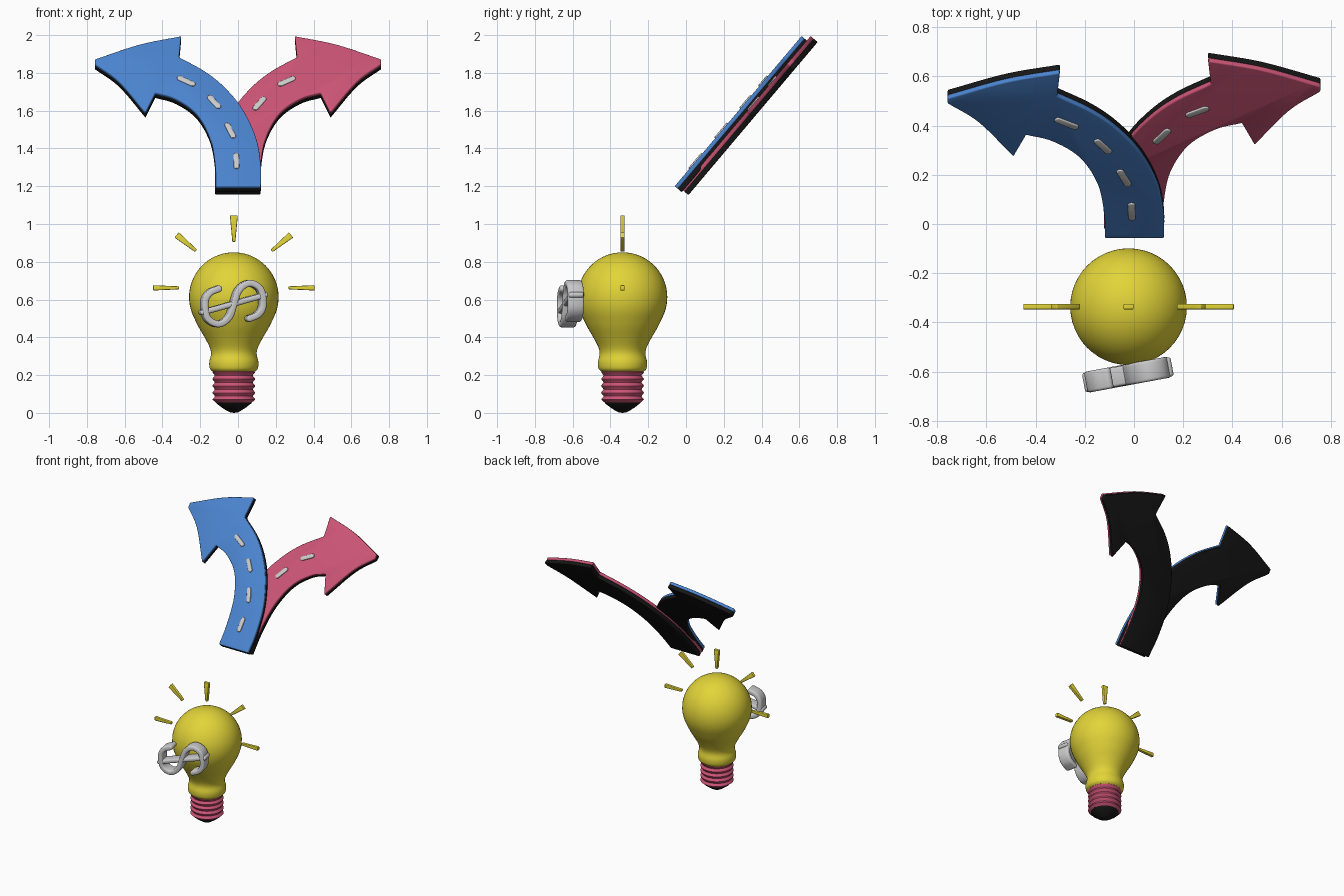
import bpy, bmesh, math
from mathutils import Vector, Matrix

if "Cube" in bpy.data.objects:
    bpy.data.objects.remove(bpy.data.objects["Cube"])


def material(name, rgb):
    m = bpy.data.materials.new(name)
    m.diffuse_color = (*rgb, 1)
    m.use_nodes = True
    m.node_tree.nodes["Principled BSDF"].inputs["Base Color"].default_value = m.diffuse_color
    return m


BLUE = material("blue", (0.07, 0.23, 0.62))
PINK = material("pink", (0.60, 0.09, 0.18))
YELLOW = material("yellow", (0.76, 0.66, 0.04))
BLACK = material("black", (0.008, 0.008, 0.008))


def finish(bm, name, mat, matrix):
    bmesh.ops.recalc_face_normals(bm, faces=bm.faces)
    me = bpy.data.meshes.new(name)
    bm.to_mesh(me)
    bm.free()
    ob = bpy.data.objects.new(name, me)
    bpy.context.collection.objects.link(ob)
    ob.matrix_world = matrix
    if mat:
        me.materials.append(mat)
    bpy.ops.object.select_all(action='DESELECT')
    ob.select_set(True)
    bpy.context.view_layer.objects.active = ob
    bpy.ops.object.shade_smooth_by_angle(angle=math.radians(35))
    return ob


def smooth(pts, n=6):
    """Catmull-Rom curve through 2D points."""
    p = [Vector(q) for q in pts]
    p = [2 * p[0] - p[1]] + p + [2 * p[-1] - p[-2]]
    out = []
    for a, b, c, d in zip(p, p[1:], p[2:], p[3:]):
        for i in range(n):
            t = i / n
            out.append(0.5 * (2 * b + (c - a) * t + (2 * a - 5 * b + 4 * c - d) * t * t
                              + (3 * b - a - 3 * c + d) * t ** 3))
    return out + [p[-2]]


def stroke(path, width):
    """Outline of a round-ended stroke along a path."""
    path = [Vector(q) for q in path]
    out = []
    for pts in (path, path[::-1]):
        for i, q in enumerate(pts):
            d = (pts[min(i + 1, len(pts) - 1)] - pts[max(i - 1, 0)]).normalized()
            out.append(q + Vector((-d.y, d.x)) * width / 2)
        for k in range(1, 8):
            a = math.pi / 2 - math.pi * k / 8
            out.append(pts[-1] + (d * math.cos(a) + Vector((-d.y, d.x)) * math.sin(a)) * width / 2)
    return out


def slab(name, outline, top, bottom, bevel, mat, matrix):
    """Bevelled plate between two local heights."""
    bm = bmesh.new()
    lo = [bm.verts.new((p[0], p[1], bottom)) for p in outline]
    hi = [bm.verts.new((p[0], p[1], top)) for p in outline]
    bm.faces.new(hi)
    bm.faces.new(lo[::-1])
    for i in range(len(lo)):
        j = (i + 1) % len(lo)
        bm.faces.new((lo[i], lo[j], hi[j], hi[i]))
    bmesh.ops.recalc_face_normals(bm, faces=bm.faces)
    edges = [e for e in bm.edges if e.calc_face_angle(0) > math.radians(40)]
    bmesh.ops.bevel(bm, geom=edges, offset=bevel, segments=3, profile=0.5,
                    affect='EDGES', clamp_overlap=True)
    return finish(bm, name, mat, matrix)


def lathe(name, profile, mat, matrix, steps=48):
    bm = bmesh.new()
    vs = [bm.verts.new((r, 0, z)) for r, z in profile]
    es = [bm.edges.new(e) for e in zip(vs, vs[1:])]
    bmesh.ops.spin(bm, geom=vs + es, cent=(0, 0, 0), axis=(0, 0, 1),
                   angle=2 * math.pi, steps=steps)
    bmesh.ops.remove_doubles(bm, verts=bm.verts, dist=1e-4)
    return finish(bm, name, mat, matrix)


# Light bulb: glass, ribbed screw base, contact tip
AXIS = Matrix.Translation((-0.022, -0.336, 0))
glass = [(0.237 * math.cos(math.radians(a)), 0.613 + 0.237 * math.sin(math.radians(a)))
         for a in range(90, -26, -5)]
glass += [tuple(p) for p in smooth([(0.215, 0.513), (0.187, 0.455), (0.152, 0.395), (0.127, 0.345),
                                    (0.121, 0.31), (0.130, 0.27), (0.127, 0.235), (0.112, 0.218)], 4)[1:]]
lathe("bulb_glass", glass + [(0, 0.218)], YELLOW, AXIS)

screw = [(0, 0.222), (0.104, 0.222)]
for i in range(33):
    screw.append((0.107 + 0.006 * math.cos(2 * math.pi * i / 8), 0.216 - 0.146 * i / 32))
lathe("bulb_screw_base", screw + [(0.095, 0.055), (0, 0.055)], PINK, AXIS)
lathe("bulb_contact_tip", [(0, 0.066), (0.1, 0.066), (0.092, 0.05), (0.062, 0.027),
                           (0.035, 0.01), (0.02, 0.003), (0, 0)], BLACK, AXIS)

# Light rays: tapered bars around the glass
FACING = AXIS @ Matrix.Rotation(math.pi / 2, 4, 'X')
rays = [((0.29, 0.662), (0.428, 0.662), 0.028)]
rays += [((0.2, 0.858), (0.303, 0.942), 0.036)]
rays += [((-a[0], a[1]), (-b[0], b[1]), w) for a, b, w in rays]
rays.append(((0, 0.905), (0, 1.046), 0.042))
for i, (a, b, w) in enumerate(rays):
    a, b = Vector(a), Vector(b)
    d = (b - a).normalized()
    s = Vector((-d.y, d.x))
    slab(f"light_ray_{i + 1}", [a + s * 0.008, a - s * 0.008, b - s * w / 2, b + s * w / 2],
         0.011, -0.011, 0.004, YELLOW, FACING)

# Currency emblem: curled ribbon crossed by a bar
EMBLEM = (Matrix.Translation((-0.025, -0.612, 0.578)) @ Matrix.Rotation(math.radians(10.5), 4, 'Z')
          @ Matrix.Rotation(math.pi / 2, 4, 'X'))
half = [(0.027, 0.072), (0.083, 0.108), (0.143, 0.076), (0.156, -0.008), (0.132, -0.056), (0.083, -0.079)]
curl = [(-x, -y) for x, y in half[::-1]] + [(0, 0)] + half
slab("emblem_curl", stroke(smooth(curl), 0.035), 0.043, -0.043, 0.011, None, EMBLEM)
slab("emblem_bar", stroke([(-0.168, -0.046), (0.168, 0.046)], 0.03), 0.04, -0.04, 0.011, None, EMBLEM)

# Forked road: two curved arrows on a sloping plane
TILT = math.radians(49.8)


def road_plane(y):
    return Matrix.Translation((0, y, 1.2)) @ Matrix.Rotation(TILT, 4, 'X')


def flat(pts):
    """Front-view x, z to coordinates within the sloping plane."""
    return [Vector((x, (z - 1.2) / math.sin(TILT))) for x, z in pts]


def arrow_outline(foot):
    right = [(0.121, foot), (0.121, 1.315), (0.095, 1.46), (0.026, 1.608),
             (-0.069, 1.724), (-0.174, 1.809), (-0.312, 1.885)]
    crown = [(-0.301, 1.996), (-0.52, 1.952), (-0.757, 1.874)]
    barb = [(-0.757, 1.848), (-0.63, 1.756), (-0.49, 1.592)]
    left = [(-0.438, 1.697), (-0.33, 1.665), (-0.22, 1.587), (-0.148, 1.46),
            (-0.121, 1.315), (-0.118, foot)]
    return [p for part in (right, crown, barb, left) for p in smooth(flat(part))]


dashes = {
    "blue": [((-0.308, 1.771), (-0.24, 1.74)), ((-0.148, 1.668), (-0.105, 1.622)),
             ((-0.056, 1.522), (-0.026, 1.465)), ((-0.01, 1.362), (-0.008, 1.303))],
    "pink": [((0.092, 1.613), (0.135, 1.661)), ((0.224, 1.74), (0.29, 1.769))],
}
for name, mat, y, side, foot in (("blue", BLUE, -0.06, 1, 1.2), ("pink", PINK, -0.012, -1, 1.185)):
    plane = road_plane(y)
    shape = [(p[0] * side, p[1]) for p in arrow_outline(foot)]
    slab(f"{name}_arrow_surface", shape, 0, -0.023, 0.006, mat, plane)
    slab(f"{name}_arrow_backing", shape, -0.021, -0.049, 0.005, BLACK, plane)
    for i, seg in enumerate(dashes[name]):
        slab(f"{name}_lane_dash_{i + 1}", stroke(flat(seg), 0.03), 0.007, -0.01, 0.004, None, plane)
